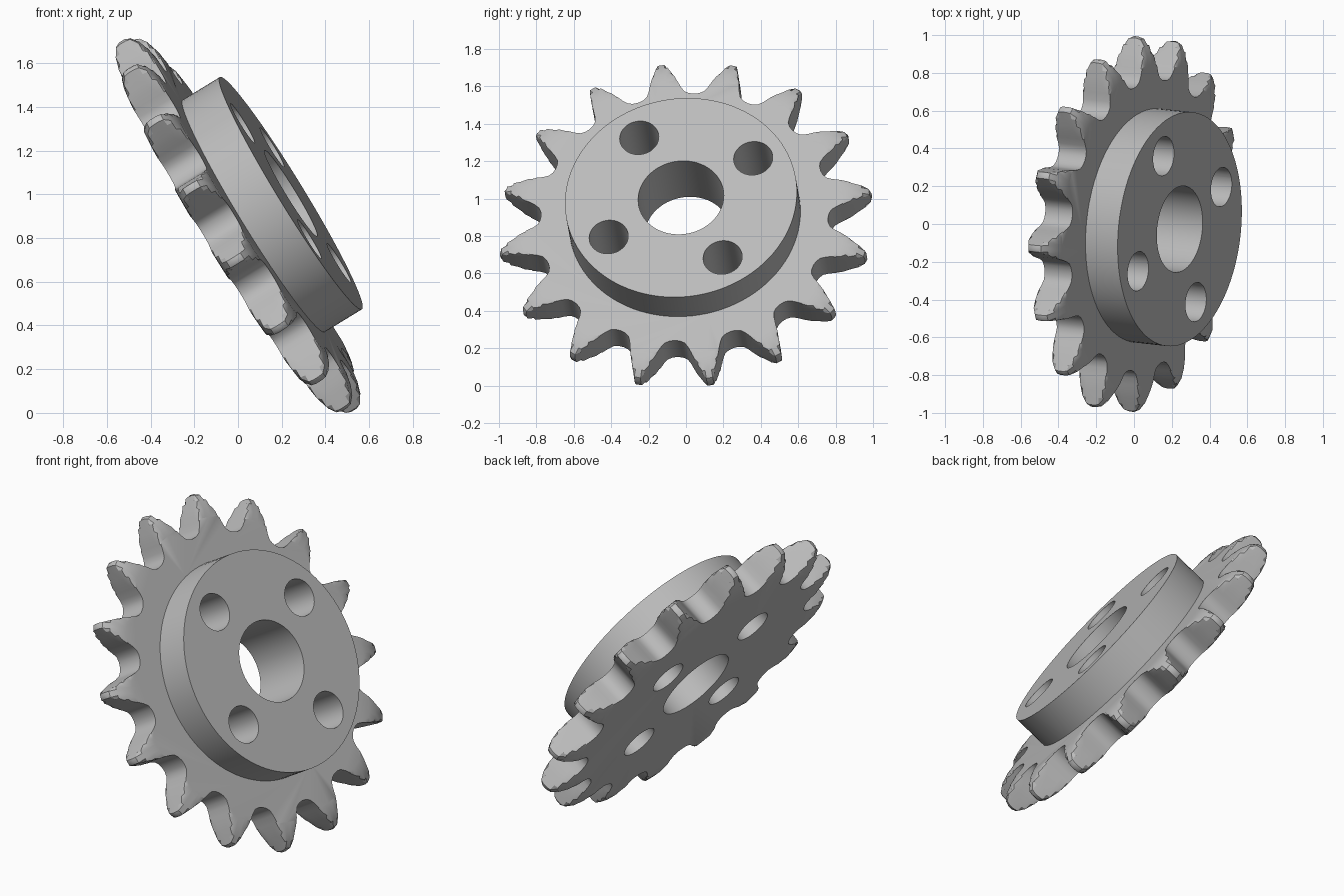
import bpy, bmesh, math
from mathutils import Matrix, Vector

cube = bpy.data.objects.get("Cube")
if cube:
    bpy.data.objects.remove(cube, do_unlink=True)

TEETH = 16
HALF = 0.085          # half the plate thickness
HUB_TOP = 0.285
PHASE = math.radians(7.5)

steel = bpy.data.materials.new("grey_steel")
steel.use_nodes = True
steel.diffuse_color = (0.5, 0.5, 0.5, 1)
steel.node_tree.nodes["Principled BSDF"].inputs["Base Color"].default_value = (0.5, 0.5, 0.5, 1)


def make_object(name, bm):
    bmesh.ops.recalc_face_normals(bm, faces=bm.faces)
    mesh = bpy.data.meshes.new(name)
    bm.to_mesh(mesh)
    bm.free()
    mesh.materials.append(steel)
    obj = bpy.data.objects.new(name, mesh)
    bpy.context.collection.objects.link(obj)
    return obj


def cylinder(name, radius, low, high, x=0, y=0, sides=64):
    bm = bmesh.new()
    bmesh.ops.create_cone(bm, cap_ends=True, segments=sides, radius1=radius,
                          radius2=radius, depth=high - low,
                          matrix=Matrix.Translation((x, y, (low + high) / 2)))
    return make_object(name, bm)


def combine(target, tool, operation):
    mod = target.modifiers.new("combine", 'BOOLEAN')
    mod.operation, mod.solver, mod.object = operation, 'EXACT', tool
    bpy.context.view_layer.objects.active = target
    bpy.ops.object.modifier_apply(modifier=mod.name)
    bpy.data.objects.remove(tool, do_unlink=True)


# Half tooth outline: (fraction of half pitch from tip to valley, radius)
half_tooth = [(0, 1.007), (0.09, 1.0), (0.17, 0.965), (0.27, 0.925), (0.36, 0.89),
              (0.45, 0.852), (0.55, 0.815), (0.66, 0.789), (0.82, 0.776), (1, 0.772)]
tooth = [(-f, r) for f, r in half_tooth[:0:-1]] + half_tooth[:-1]
outline = [(PHASE + (i + f / 2) * math.tau / TEETH, r)
           for i in range(TEETH) for f, r in tooth]

# Toothed plate: stacked outlines, with tips rounded off towards both faces
rounding = [(HALF, 0.86), (0.078, 0.91), (0.062, 0.96), (0.038, 0.995), (0.015, 1.007)]
layers = [(-z, lim) for z, lim in rounding] + rounding[::-1]
bm = bmesh.new()
rings = [[bm.verts.new((min(r, lim) * math.cos(a), min(r, lim) * math.sin(a), z))
          for a, r in outline] for z, lim in layers]
for low, high in zip(rings, rings[1:]):
    for i in range(len(low)):
        j = (i + 1) % len(low)
        bm.faces.new((low[i], low[j], high[j], high[i]))
bm.faces.new(rings[0][::-1])
bm.faces.new(rings[-1])
sprocket = make_object("sprocket", bm)

# Hub, bore and four bolt holes
combine(sprocket, cylinder("hub", 0.623, 0, HUB_TOP, sides=96), 'UNION')
combine(sprocket, cylinder("bore_cutter", 0.23, -0.5, 0.5), 'DIFFERENCE')
for k in range(4):
    a = math.radians(30 + 90 * k)
    combine(sprocket, cylinder("bolt_hole_cutter", 0.105, -0.5, 0.5,
                               0.448 * math.cos(a), 0.448 * math.sin(a), 40), 'DIFFERENCE')

# Tilt the axle, then rest the wheel on the ground
axle = Vector((0.85, -0.095, 0.52)).normalized()
side = (Vector((0, 1, 0)) - axle * axle.y).normalized()
up = axle.cross(side)
sprocket.data.transform(Matrix((side, up, axle)).transposed().to_4x4())
lowest = min(v.co.z for v in sprocket.data.vertices)
sprocket.data.transform(Matrix.Translation((0, 0, -lowest)))

bpy.ops.object.select_all(action='DESELECT')
sprocket.select_set(True)
bpy.context.view_layer.objects.active = sprocket
bpy.ops.object.shade_smooth_by_angle(angle=math.radians(32))
